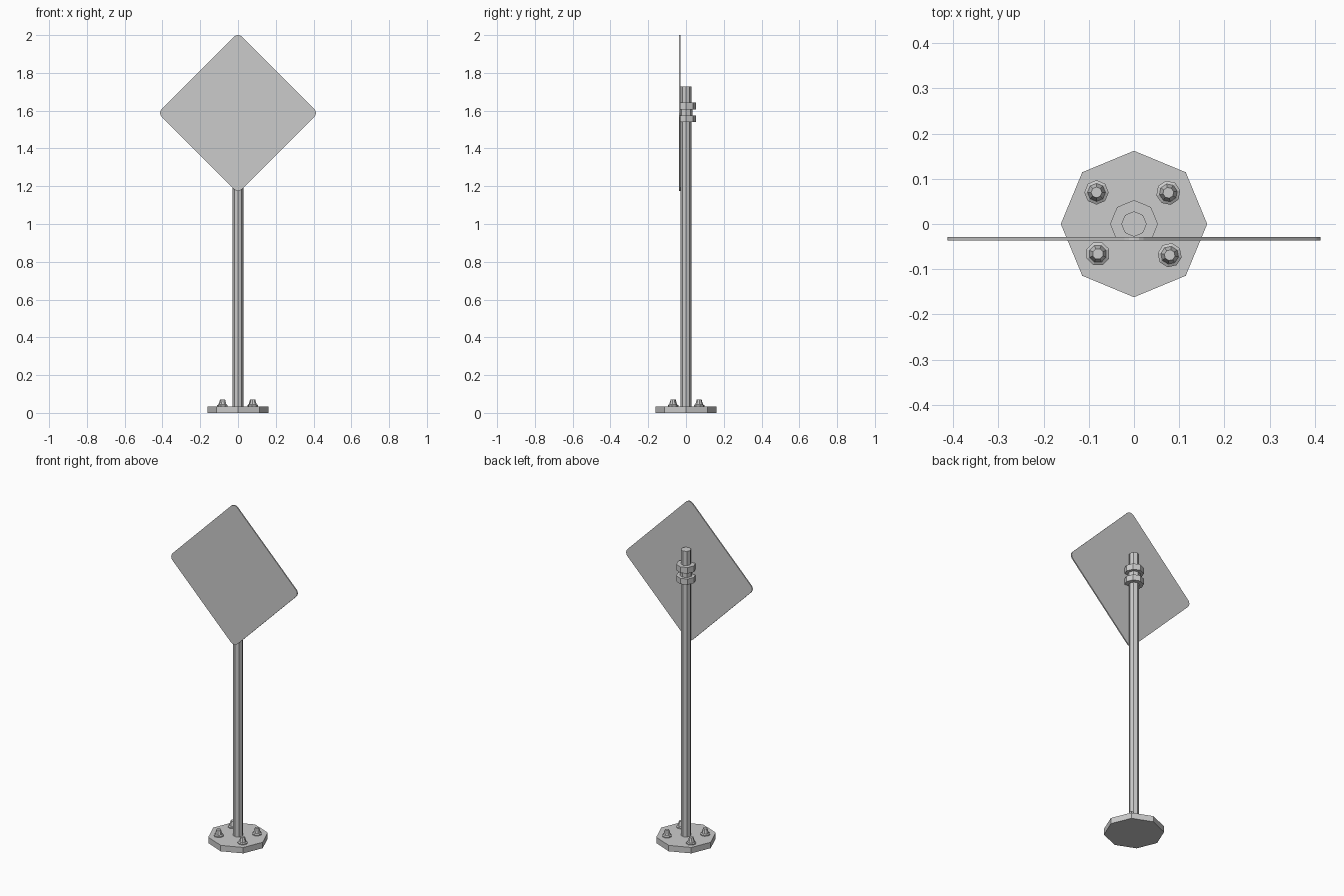
import bpy, bmesh, math
from mathutils import Vector

if "Cube" in bpy.data.objects:
    bpy.data.objects.remove(bpy.data.objects["Cube"])


def add_object(name, bm):
    bmesh.ops.recalc_face_normals(bm, faces=bm.faces)
    mesh = bpy.data.meshes.new(name)
    bm.to_mesh(mesh)
    bm.free()
    ob = bpy.data.objects.new(name, mesh)
    bpy.context.collection.objects.link(ob)
    return ob


def lathe(bm, profile, centre=(0, 0), sides=8, turn=0.0):
    """Closed low-poly solid from (radius, z) rings, bottom to top."""
    rings = []
    for r, z in profile:
        rings.append([bm.verts.new((centre[0] + r * math.cos(turn + 2 * math.pi * i / sides),
                                    centre[1] + r * math.sin(turn + 2 * math.pi * i / sides), z))
                      for i in range(sides)])
    for low, high in zip(rings, rings[1:]):
        for i in range(sides):
            j = (i + 1) % sides
            bm.faces.new((low[i], low[j], high[j], high[i]))
    bm.faces.new(rings[0][::-1])
    bm.faces.new(rings[-1])


SIGN_BACK, SIGN_FRONT = -0.029, -0.036

# Octagonal base plate
bm = bmesh.new()
lathe(bm, [(0.162, 0), (0.162, 0.035)])
add_object("base_plate", bm)

# Post
bm = bmesh.new()
lathe(bm, [(0.028, 0.035), (0.028, 1.727)])
add_object("post", bm)

# Anchor bolts: flange, bevelled shoulder, tapered head
bolts = [(-0.083, 0.07), (0.076, 0.069), (-0.08, -0.066), (0.079, -0.069)]
for n, spot in enumerate(bolts):
    bm = bmesh.new()
    lathe(bm, [(0.027, 0.035), (0.027, 0.041), (0.020, 0.045), (0.012, 0.072)],
          spot, turn=0.2 * n)
    add_object(f"anchor_bolt_{n + 1}", bm)

# Clamp bands around the post, cut flat where they meet the sign
bands = [("lower_clamp", 0.053, 1.541, 1.575),
         ("clamp_spacer", 0.034, 1.575, 1.607),
         ("upper_clamp", 0.053, 1.607, 1.643)]
for name, r, z0, z1 in bands:
    bm = bmesh.new()
    lathe(bm, [(r, z0), (r, z1)])
    cut = bmesh.ops.bisect_plane(bm, geom=bm.verts[:] + bm.edges[:] + bm.faces[:],
                                 plane_co=(0, SIGN_BACK, 0), plane_no=(0, -1, 0),
                                 clear_outer=True)
    edges = [e for e in cut["geom_cut"] if isinstance(e, bmesh.types.BMEdge)]
    bmesh.ops.holes_fill(bm, edges=edges)
    add_object(name, bm)

# Diamond sign panel with rounded corners
HALF, ROUND, MID, STEPS = 0.425, 0.03, 1.588, 4
outline = []
for c in range(4):
    a = c * math.pi / 2
    d = HALF - ROUND * math.sqrt(2)
    for s in range(STEPS + 1):
        b = a - math.pi / 4 + math.pi / 2 * s / STEPS
        outline.append((d * math.cos(a) + ROUND * math.cos(b),
                        MID + d * math.sin(a) + ROUND * math.sin(b)))
bm = bmesh.new()
face = bm.faces.new([bm.verts.new((x, SIGN_FRONT, z)) for x, z in outline])
ext = bmesh.ops.extrude_face_region(bm, geom=[face], use_keep_orig=True)
bmesh.ops.translate(bm, vec=Vector((0, SIGN_BACK - SIGN_FRONT, 0)),
                    verts=[v for v in ext["geom"] if isinstance(v, bmesh.types.BMVert)])
add_object("sign_panel", bm)
